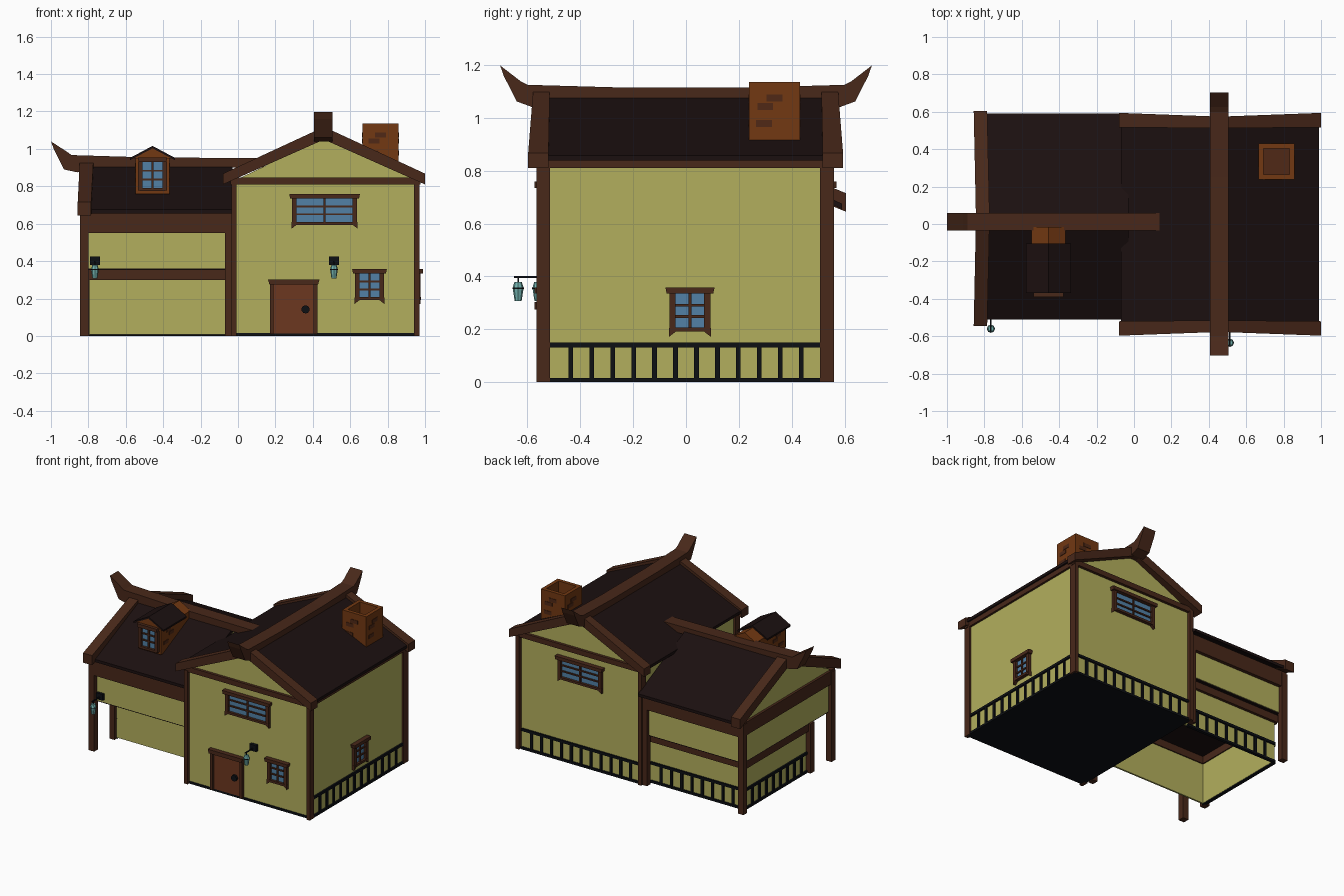
import bpy, bmesh, math
from mathutils import Matrix, Vector

if "Cube" in bpy.data.objects:
    bpy.data.objects.remove(bpy.data.objects["Cube"])


def material(name, r, g, b):
    m = bpy.data.materials.new(name)
    m.diffuse_color = (r, g, b, 1)
    m.use_nodes = True
    m.node_tree.nodes["Principled BSDF"].inputs["Base Color"].default_value = m.diffuse_color
    return m


PLASTER = material("plaster", 0.45, 0.43, 0.11)
WOOD = material("dark_wood", 0.065, 0.021, 0.010)
ROOF = material("roof", 0.011, 0.005, 0.005)
BRICK = material("brick", 0.17, 0.04, 0.006)
MORTAR = material("brick_dark", 0.08, 0.022, 0.008)
DOOR = material("door", 0.15, 0.038, 0.014)
GLASS = material("glass", 0.085, 0.22, 0.38)
LAMP = material("lamp", 0.17, 0.45, 0.43)
IRON = material("iron", 0.004, 0.005, 0.007)
I = Matrix.Identity(4)


def finish(name, bm, mat, M=I):
    bmesh.ops.recalc_face_normals(bm, faces=bm.faces)
    me = bpy.data.meshes.new(name)
    bm.to_mesh(me)
    bm.free()
    me.materials.append(mat)
    ob = bpy.data.objects.new(name, me)
    ob.matrix_world = M
    bpy.context.collection.objects.link(ob)
    return ob


def box(name, x0, x1, y0, y1, z0, z1, mat, M=I):
    bm = bmesh.new()
    bmesh.ops.create_cube(bm, size=1)
    for v in bm.verts:
        v.co = ((x0 + x1) / 2 + v.co.x * (x1 - x0), (y0 + y1) / 2 + v.co.y * (y1 - y0),
                (z0 + z1) / 2 + v.co.z * (z1 - z0))
    return finish(name, bm, mat, M)


def prism(name, pts, axis, a, b, mat, M=I):
    """Extrude a profile (h, z) along axis 'x' or 'y' from a to b."""
    bm = bmesh.new()
    mk = (lambda h, z, t: (t, h, z)) if axis == 'x' else (lambda h, z, t: (h, t, z))
    f = bm.faces.new([bm.verts.new(mk(h, z, a)) for h, z in pts])
    r = bmesh.ops.extrude_face_region(bm, geom=[f])
    d = Vector(mk(0, 0, b - a))
    bmesh.ops.translate(bm, vec=d, verts=[v for v in r['geom'] if isinstance(v, bmesh.types.BMVert)])
    return finish(name, bm, mat, M)


def hull(name, pts, mat, M=I):
    bm = bmesh.new()
    for p in pts:
        bm.verts.new(p)
    bmesh.ops.convex_hull(bm, input=bm.verts)
    return finish(name, bm, mat, M)


def cyl(name, r1, r2, depth, loc, mat, M=I, n=8, rot=I):
    bm = bmesh.new()
    bmesh.ops.create_cone(bm, cap_ends=True, segments=n, radius1=r1, radius2=r2, depth=depth,
                          matrix=Matrix.Translation(loc) @ rot)
    return finish(name, bm, mat, M)


def wall_frame(x, y, deg=0):
    """Local frame on a wall: x along it, -y outward."""
    return Matrix.Translation((x, y, 0)) @ Matrix.Rotation(math.radians(deg), 4, 'Z')


def window(name, w, z0, z1, M, legs=True):
    """Two by three panes with frame, header and sill brackets; w is the half width."""
    box(name + "_glass", -w, w, -0.006, 0.01, z0, z1, GLASS, M)
    for s in (-1, 1):
        box(name + "_jamb", s * w - 0.012, s * w + 0.012, -0.022, 0.01, z0 - 0.012, z1, WOOD, M)
        if legs:
            prism(name + "_bracket", [(s * (w + 0.014), z0 - 0.034), (s * (w + 0.014), z0),
                                      (s * (w - 0.03), z0)], 'y', -0.022, 0.01, WOOD, M)
    box(name + "_mullion", -0.005, 0.005, -0.016, 0.01, z0, z1, WOOD, M)
    for k in (1, 2):
        z = z0 + (z1 - z0) * k / 3
        box(name + "_bar", -w, w, -0.014, 0.01, z - 0.005, z + 0.005, WOOD, M)
    box(name + "_sill", -w, w, -0.024, 0.01, z0 - 0.014, z0 + 0.002, WOOD, M)
    t = 0.022 if legs else 0.008
    prism(name + "_header", [(-w - t, z1), (w + t, z1), (w + t + 0.005, z1 + 0.024),
                             (-w - t - 0.005, z1 + 0.024)], 'y', -0.034, 0.01, WOOD, M)


def fence(name, half, n, M):
    box(name + "_top_rail", -half, half, -0.012, 0.01, 0.132, 0.15, IRON, M)
    box(name + "_base_rail", -half, half, -0.012, 0.01, 0, 0.016, IRON, M)
    for i in range(n):
        x = -half + 2 * half * (i + 1) / (n + 1)
        box(name + "_bar", x - 0.009, x + 0.009, -0.01, 0.01, 0, 0.14, IRON, M)


def lantern(name, M):
    box(name + "_mount", -0.026, 0.026, -0.015, 0.01, 0.38, 0.425, IRON, M)
    box(name + "_arm", -0.004, 0.004, -0.1, 0, 0.395, 0.402, IRON, M)
    box(name + "_hook", -0.003, 0.003, -0.088, -0.082, 0.375, 0.4, IRON, M)
    cyl(name + "_shade", 0.013, 0.021, 0.05, (0, -0.085, 0.332), LAMP, M)
    cyl(name + "_cap", 0.021, 0.014, 0.022, (0, -0.085, 0.368), LAMP, M)
    cyl(name + "_band", 0.022, 0.022, 0.005, (0, -0.085, 0.355), IRON, M)


# Main house body, floor and corner posts
CX = 0.46
prism("house_body", [(-0.02, 0.01), (0.955, 0.01), (0.955, 0.83), (CX, 1.06), (-0.02, 0.83)],
      'y', -0.54, 0.535, PLASTER)
box("house_floor", -0.025, 0.96, -0.548, 0.543, 0, 0.015, IRON)
for x0, x1 in ((-0.035, -0.008), (0.942, 0.97)):
    for y0, y1 in ((-0.565, -0.515), (0.507, 0.56)):
        box("house_post", x0, x1, y0, y1, 0, 0.82, WOOD)
    box("house_side_beam", x0, x1, -0.54, 0.535, 0.81, 0.845, WOOD)
for y0, y1 in ((-0.56, -0.53), (0.525, 0.555)):
    box("house_gable_beam", -0.04, 0.975, y0, y1, 0.81, 0.847, WOOD)

# Main roof, bargeboards and ridge beam
prism("house_roof", [(-0.07, 0.838), (-0.07, 0.858), (CX, 1.095), (0.988, 0.858), (0.988, 0.838),
                     (CX, 1.065)], 'y', -0.53, 0.525, ROOF)
for s in (-1, 1):
    for t in (-1, 1):
        ex, o = CX + s * 0.54, -0.005 if t < 0 else 0.0
        o = o if t < 0 else 0.002
        hull("house_bargeboard", [(x, t * y + o, z) for x, ys, zs in
             ((ex, (0.515, 0.592), (0.81, 0.868)), (CX, (0.51, 0.572), (1.05, 1.118)))
             for y in ys for z in zs], WOOD)
half = [(0.58, 1.04), (0.64, 1.062), (0.69, 1.16), (0.703, 1.198), (0.625, 1.138), (0.6, 1.125)]
prism("house_ridge_beam", [(0, 1.035)] + half + [(0.25, 1.115), (-0.25, 1.115)] +
      [(-y, z) for y, z in reversed(half)], 'x', 0.407, 0.505, WOOD)

# Wing upper storey, ceiling and roof
WY = 0.03
prism("wing_upper_body", [(-0.47, 0.36), (0.52, 0.36), (0.52, 0.66), (WY, 0.91), (-0.47, 0.66)],
      'x', -0.822, -0.03, PLASTER)
box("wing_ceiling", -0.818, -0.03, -0.465, 0.515, 0.352, 0.361, ROOF)
for y0, y1 in ((-0.5, -0.46), (0.51, 0.545)):
    box("wing_eave_beam", -0.84, -0.03, y0, y1, 0.55, 0.662, WOOD)
    box("wing_corner_post", -0.845, -0.8, y0, y1 + 0.005, 0, 0.65, WOOD)
box("wing_inner_post", -0.07, -0.03, 0.505, 0.545, 0, 0.6, WOOD)
box("wing_front_inner_post", -0.07, -0.03, -0.5, -0.455, 0, 0.58, WOOD)
box("wing_gable_beam", -0.84, -0.81, -0.49, 0.54, 0.56, 0.655, WOOD)
prism("wing_roof", [(-0.51, 0.655), (-0.51, 0.675), (WY, 0.935), (0.59, 0.675), (0.59, 0.655),
                    (WY, 0.905)], 'x', -0.815, -0.03, ROOF)
for s in (-1, 1):
    ey = WY + s * 0.575
    hull("wing_bargeboard", [(x, y, z) for y, xs, zs in
         ((ey, (-0.857, -0.785), (0.645, 0.715)), (WY, (-0.845, -0.772), (0.88, 0.952)))
         for x in xs for z in zs], WOOD)
prism("wing_ridge_beam", [(-1.0, 1.04), (-0.985, 1.0), (-0.93, 0.89), (-0.86, 0.875), (-0.5, 0.9),
                          (0.14, 0.9), (0.14, 0.95), (-0.5, 0.955), (-0.89, 0.967), (-0.915, 0.985)],
      'y', -0.035, 0.06, WOOD)

# Wing ground storey: inset walls, open below, with beams on top
LX, LF, LB = -0.8, -0.25, 0.475
box("wing_lower_front", LX, -0.03, LF, LF + 0.012, 0.008, 0.36, PLASTER)
box("wing_lower_back", LX, -0.03, LB - 0.012, LB, 0.008, 0.36, PLASTER)
box("wing_lower_side", LX, LX + 0.012, LF, LB, 0.008, 0.36, PLASTER)
box("wing_beam_front", LX - 0.01, -0.03, LF - 0.02, LF + 0.02, 0.3, 0.358, WOOD)
box("wing_beam_back", LX - 0.01, -0.03, LB - 0.02, LB + 0.02, 0.3, 0.358, WOOD)
box("wing_beam_side", LX - 0.018, LX + 0.02, LF, LB, 0.3, 0.358, WOOD)
box("wing_setback_post", -0.835, -0.795, LF - 0.025, LF + 0.02, 0, 0.358, WOOD)

# Fences along the sides and back
fence("fence_right", 0.515, 12, wall_frame(0.955, 0, 90))
fence("fence_back", 0.475, 11, wall_frame(CX, 0.535, 180))
fence("fence_wing_back", 0.37, 8, wall_frame(-0.425, LB, 180))
fence("fence_wing_side", 0.36, 8, wall_frame(LX, 0.11, -90))

# Windows
window("front_wide_window", 0.162, 0.608, 0.735, wall_frame(0.463, -0.54))
window("back_wide_window", 0.162, 0.608, 0.735, wall_frame(0.463, 0.535, 180))
window("front_small_window", 0.066, 0.205, 0.335, wall_frame(0.703, -0.54))
window("right_small_window", 0.066, 0.205, 0.335, wall_frame(0.955, 0.015, 90))

# Front door
F = wall_frame(0.298, -0.54)
box("door", -0.11, 0.11, -0.008, 0.01, 0.012, 0.275, DOOR, F)
for s in (-1, 1):
    box("door_jamb", s * 0.117 - 0.01, s * 0.117 + 0.01, -0.022, 0.01, 0.01, 0.28, WOOD, F)
prism("door_header", [(-0.13, 0.275), (0.13, 0.275), (0.138, 0.303), (-0.138, 0.303)],
      'y', -0.034, 0.01, WOOD, F)
cyl("door_knob", 0.022, 0.022, 0.02, (0.063, -0.015, 0.142), IRON, F, 10,
    Matrix.Rotation(math.pi / 2, 4, 'X'))

# Lanterns
lantern("house_lantern", wall_frame(0.513, -0.55))
lantern("wing_lantern", wall_frame(-0.765, -0.475))

# Chimney: hollow square stack with raised bricks
C = Matrix.Translation((0.762, 0.335, 0))
for k in range(4):
    R = C @ Matrix.Rotation(k * math.pi / 2, 4, 'Z')
    box("chimney_wall", -0.096, 0.096, -0.096, -0.07, 0.87, 1.135, BRICK, R)
    for x, z in ((0.0, 1.062), (-0.035, 1.03), (-0.04, 0.965)):
        box("chimney_brick", x - 0.03, x + 0.03, -0.099, -0.09, z, z + 0.026, MORTAR, R)
box("chimney_inside", -0.07, 0.07, -0.07, 0.07, 0.87, 1.03, MORTAR, C)

# Dormer on the wing roof
D = wall_frame(-0.457, -0.355)
prism("dormer_body", [(-0.09, 0.76), (0.09, 0.76), (0.09, 0.95), (0, 1.0), (-0.09, 0.95)],
      'y', 0, 0.34, BRICK, D)
window("dormer_window", 0.066, 0.79, 0.93, D, legs=False)
prism("dormer_roof", [(-0.12, 0.94), (0, 1.003), (0.12, 0.94), (0.12, 0.952), (0, 1.016),
                      (-0.12, 0.952)], 'y', -0.015, 0.25, ROOF, D)
prism("dormer_gable", [(-0.1, 0.95), (0.1, 0.95), (0, 1.004)], 'y', -0.012, 0.01, BRICK, D)
for s in (-1, 1):
    for y, z in ((0.06, 0.9), (0.09, 0.87), (0.03, 0.82)):
        box("dormer_brick", s * 0.09 - 0.004, s * 0.09 + 0.004, y, y + 0.05, z, z + 0.024, MORTAR, D)
